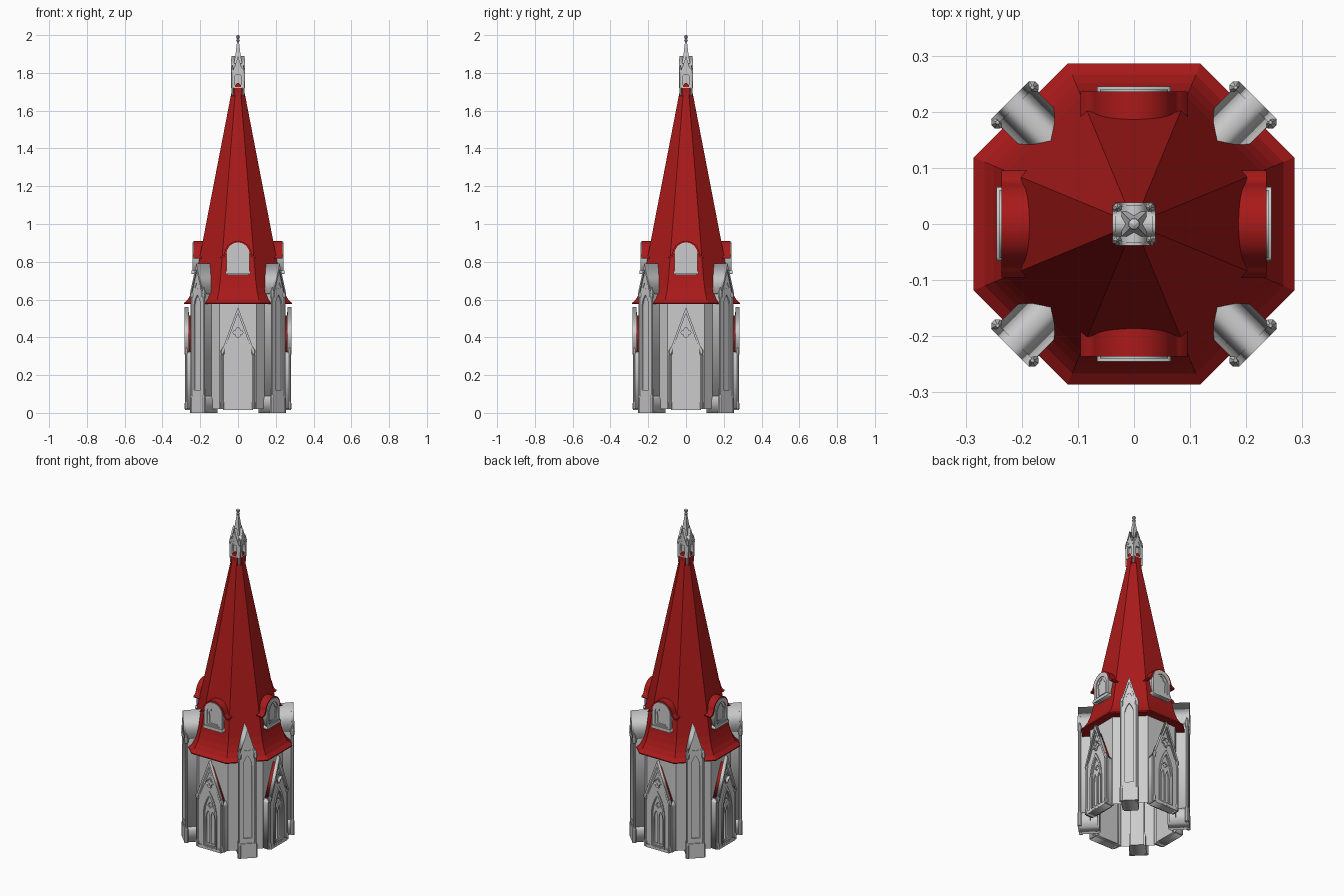
import bpy, bmesh
from math import pi, sin, cos, atan2, radians
from mathutils import Matrix

if "Cube" in bpy.data.objects:
    bpy.data.objects.remove(bpy.data.objects["Cube"])

red = bpy.data.materials.new("roof_red")
red.diffuse_color = (0.4, 0.01, 0.01, 1)
red.use_nodes = True
red.node_tree.nodes["Principled BSDF"].inputs["Base Color"].default_value = red.diffuse_color
SIDES = [0, 90, 180, 270]
CORNERS = [45, 135, 225, 315]


def place(name, me, angles, mat=None):
    if mat:
        me.materials.clear()
        me.materials.append(mat)
    for a in angles:
        ob = bpy.data.objects.new(name, me)
        ob.rotation_euler.z = radians(a)
        bpy.context.collection.objects.link(ob)


def plate(name, loops, r0, r1, angles=SIDES, mat=None):
    """Upright slab from (x, z) outlines; inner outlines become holes.
    It spans the distances r0..r1 from the tower axis."""
    cu = bpy.data.curves.new(name, 'CURVE')
    cu.dimensions = '2D'
    cu.fill_mode = 'BOTH'
    cu.extrude = (r1 - r0) / 2
    for loop in loops:
        sp = cu.splines.new('POLY')
        sp.points.add(len(loop) - 1)
        for p, (x, z) in zip(sp.points, loop):
            p.co = (x, z, 0, 1)
        sp.use_cyclic_u = True
    tmp = bpy.data.objects.new("tmp", cu)
    bpy.context.collection.objects.link(tmp)
    dg = bpy.context.evaluated_depsgraph_get()
    me = bpy.data.meshes.new_from_object(tmp.evaluated_get(dg))
    me.name = name
    bpy.data.objects.remove(tmp)
    me.transform(Matrix.Rotation(pi / 2, 4, 'X') @ Matrix.Translation((0, 0, (r0 + r1) / 2)))
    place(name, me, angles, mat)


def rings(name, prof, n, at=(0, 0), angles=(0,), mat=None, cap_bottom=True):
    """Stack of regular n-gons from (apothem, z) pairs."""
    bm = bmesh.new()
    prev = None
    for i, (a, z) in enumerate(prof):
        R = a / cos(pi / n)
        cur = [bm.verts.new((at[0] + R * cos(2 * pi * (k + .5) / n),
                             -at[1] + R * sin(2 * pi * (k + .5) / n), z)) for k in range(n)]
        if prev:
            for k in range(n):
                j = (k + 1) % n
                bm.faces.new((prev[k], prev[j], cur[j], cur[k]))
        elif cap_bottom:
            bm.faces.new(cur[::-1])
        prev = cur
    bm.faces.new(prev)
    me = bpy.data.meshes.new(name)
    bm.to_mesh(me)
    bm.free()
    place(name, me, angles, mat)


def arch(w, z0, spring, apex, cx=0, n=8):
    h = apex - spring
    R = (w * w + h * h) / (2 * w)
    top = atan2(h, R - w)
    arc = [(w - R + R * cos(top * i / n), spring + R * sin(top * i / n)) for i in range(n + 1)]
    half = [(w, z0)] + arc
    return [(cx + x, z) for x, z in half] + [(cx - x, z) for x, z in half[-2::-1]]


def house(w, z0, eave, apex, cx=0):
    return [(cx - w, z0), (cx + w, z0), (cx + w, eave), (cx, apex), (cx - w, eave)]


def chevron(w, z, apex, t, drop):
    return [(-w, z), (-w + t, z), (0, apex - drop), (w - t, z), (w, z), (0, apex)]


def foil(z, R, n, s=0):
    out = []
    for i in range(n * 8):
        t = 2 * pi * i / (n * 8) + pi / 2
        r = R * (.6 + .4 * abs(cos(n * (t - pi / 2) / 2 + s)))
        out.append((r * cos(t), z + r * sin(t)))
    return out


# Octagonal tower and flared spire
rings("tower_walls", [(.238, .02), (.238, .59)], 8, cap_bottom=False)
rings("spire_roof", [(.236, .578), (.285, .576), (.286, .582), (.266, .6), (.25, .628), (.238, .66),
                     (.227, .7), (.034, 1.7), (.026, 1.735)], 8, mat=red, cap_bottom=False)
plate("spire_top_lobe", [arch(.022, 1.64, 1.715, 1.748)], 0, .035, mat=red)

# Crowning pinnacle with crossed gables
rings("pinnacle_core", [(.022, 1.68), (.022, 1.82)], 4)
plate("pinnacle_roof", [house(.028, 1.79, 1.80, 1.89)], -.034, .034, [0, 90])
plate("pinnacle_gable", [house(.029, 1.72, 1.80, 1.868), arch(.015, 1.725, 1.78, 1.82)], .024, .036)
plate("pinnacle_gable_coping", [chevron(.034, 1.795, 1.875, .007, .018)], .03, .038)
rings("pinnacle_colonette", [(.005, 1.68), (.006, 1.80), (.008, 1.803), (.008, 1.81), (.001, 1.84)],
      6, (.029, .029), SIDES)
rings("pinnacle_spirelet", [(.022, 1.85), (.013, 1.9), (.004, 1.975)], 4)
rings("pinnacle_knob", [(.004, 1.962), (.01, 1.972), (.005, 1.98), (.01, 1.988), (.009, 1.996),
                        (.003, 2.0)], 8)

# Corner buttresses on the diagonals
plate("buttress_shaft", [house(.038, .0, .63, .76)], .19, .297, CORNERS)
plate("buttress_base", [[(-.046, 0), (.046, 0), (.046, .07), (.038, .09), (-.038, .09), (-.046, .07)]],
      .2, .31, CORNERS)
plate("buttress_cap", [[(-.045, .635), (-.037, .63), (.037, .63), (.045, .635), (0, .79)]],
      .17, .302, CORNERS)
plate("buttress_niche", [house(.041, .09, .64, .775), arch(.024, .12, .56, .625), foil(.67, .018, 3)],
      .29, .305, CORNERS)
plate("buttress_gable_coping", [chevron(.048, .632, .79, .009, .03)], .298, .312, CORNERS)
for s in (-1, 1):
    rings("buttress_colonette", [(.011, .0), (.011, .08), (.007, .095), (.007, .605), (.011, .615),
                                 (.011, .635), (.003, .665)], 8, (.044 * s, .3), CORNERS)

# Gabled window bays on the four main sides
plate("bay_body", [house(.07, .02, .325, .5)], .22, .262)
plate("bay_roof", [chevron(.077, .325, .515, .008, .02)], .225, .266, mat=red)
plate("bay_front", [house(.076, .02, .33, .535), arch(.036, .04, .22, .345), foil(.425, .027, 4)],
      .26, .275)
plate("bay_gable_coping", [chevron(.088, .322, .56, .012, .033)], .262, .284)
plate("bay_gable_inner_trim", [chevron(.07, .34, .51, .006, .017)], .27, .279)
plate("window_arch_moulding", [arch(.049, .03, .22, .375), arch(.039, .02, .22, .35)], .27, .281)
plate("window_tracery", [arch(.037, .035, .22, .347), arch(.012, .05, .2, .25, -.0155),
                         arch(.012, .05, .2, .25, .0155), foil(.285, .017, 4)], .258, .269)
plate("gable_rosette_ring", [foil(.425, .034, 4), foil(.425, .026, 4)], .27, .28)
plate("bay_plinth", [[(-.08, .015), (.08, .015), (.08, .035), (-.08, .035)]], .23, .28)
for s in (-1, 1):
    plate("bay_side_pier", [house(.01, .02, .30, .325, .085 * s)], .225, .27)
    rings("bay_colonette", [(.009, .02), (.009, .05), (.006, .06), (.006, .305), (.01, .315),
                            (.01, .332), (.002, .345)], 8, (.082 * s, .274), SIDES)

# Dormers with curved, flared hoods
plate("dormer_body", [arch(.056, .73, .84, .897)], .16, .23)
plate("dormer_frame", [arch(.061, .735, .84, .902), arch(.044, .762, .83, .88)], .225, .24)
tref = [(.028, .77), (.028, .815), (.033, .825), (.031, .84), (.019, .845), (.018, .857), (0, .872)]
plate("dormer_tracery", [arch(.046, .755, .83, .882), tref + [(-x, z) for x, z in tref[-2::-1]]],
      .227, .235)
plate("dormer_sill", [[(-.066, .735), (.066, .735), (.066, .745), (.06, .754), (-.06, .754),
                       (-.066, .745)]], .19, .245)


def hood(r, flare):
    half = flare + [(r * cos(t), .838 + r * sin(t)) for t in [pi / 18 * i for i in range(1, 10)]]
    return half + [(-x, z) for x, z in half[-2::-1]]


outer = hood(.072, [(.095, .826), (.08, .834)])
inner = hood(.061, [(.095, .818), (.073, .825)])
plate("dormer_hood", [outer + inner[::-1]], .17, .236, mat=red)
